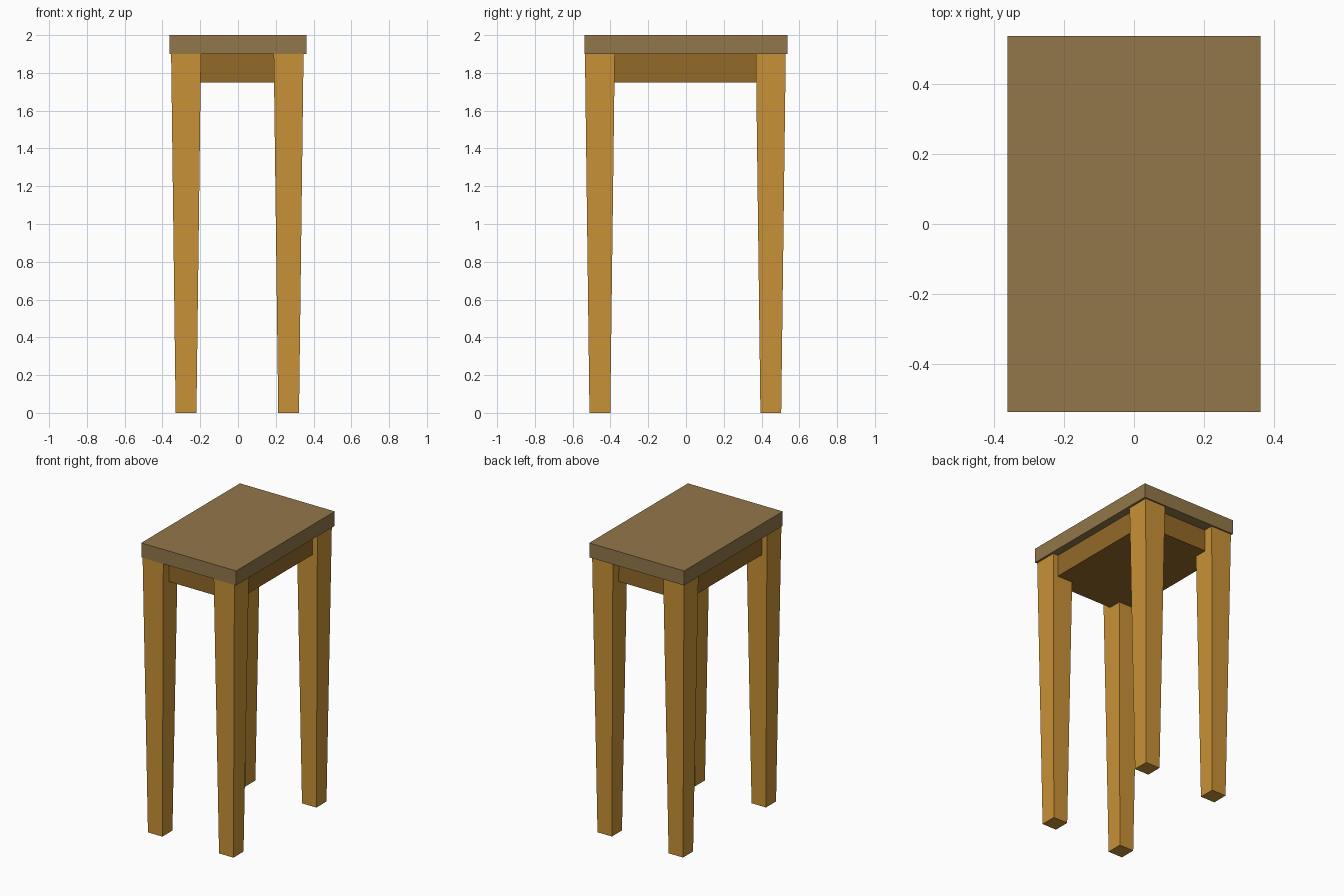
import bpy, bmesh

if "Cube" in bpy.data.objects:
    bpy.data.objects.remove(bpy.data.objects["Cube"])


def material(name, rgb):
    mat = bpy.data.materials.new(name)
    mat.diffuse_color = (*rgb, 1)
    mat.use_nodes = True
    mat.node_tree.nodes["Principled BSDF"].inputs["Base Color"].default_value = mat.diffuse_color
    return mat


def tapered_box(name, centre, bottom, top, z0, z1, mat):
    """Box between z0 and z1 with (x, y) half sizes at each end."""
    bm = bmesh.new()
    bmesh.ops.create_cube(bm, size=2)
    for v in bm.verts:
        hx, hy = top if v.co.z > 0 else bottom
        v.co = (v.co.x * hx, v.co.y * hy, z1 if v.co.z > 0 else z0)
    mesh = bpy.data.meshes.new(name)
    bm.to_mesh(mesh)
    bm.free()
    mesh.materials.append(mat)
    obj = bpy.data.objects.new(name, mesh)
    obj.location = (centre[0], centre[1], 0)
    bpy.context.collection.objects.link(obj)
    return obj


top_wood = material("top_wood", (0.29, 0.184, 0.067))
apron_wood = material("apron_wood", (0.29, 0.144, 0.022))
leg_wood = material("leg_wood", (0.578, 0.287, 0.037))

# Table top
tapered_box("table_top", (0, 0), (0.362, 0.538), (0.362, 0.538), 1.9, 2.0, top_wood)

# Solid apron block, set in from the outer leg faces
tapered_box("apron", (-0.004, -0.004), (0.313, 0.466), (0.313, 0.466), 1.75, 1.9, apron_wood)

# Four tapered legs
for side, x in (("left", -0.275), ("right", 0.268)):
    for end, y in (("front", -0.456), ("back", 0.449)):
        tapered_box(f"{end}_{side}_leg", (x, y), (0.055, 0.055), (0.079, 0.079), 0, 1.9, leg_wood)
